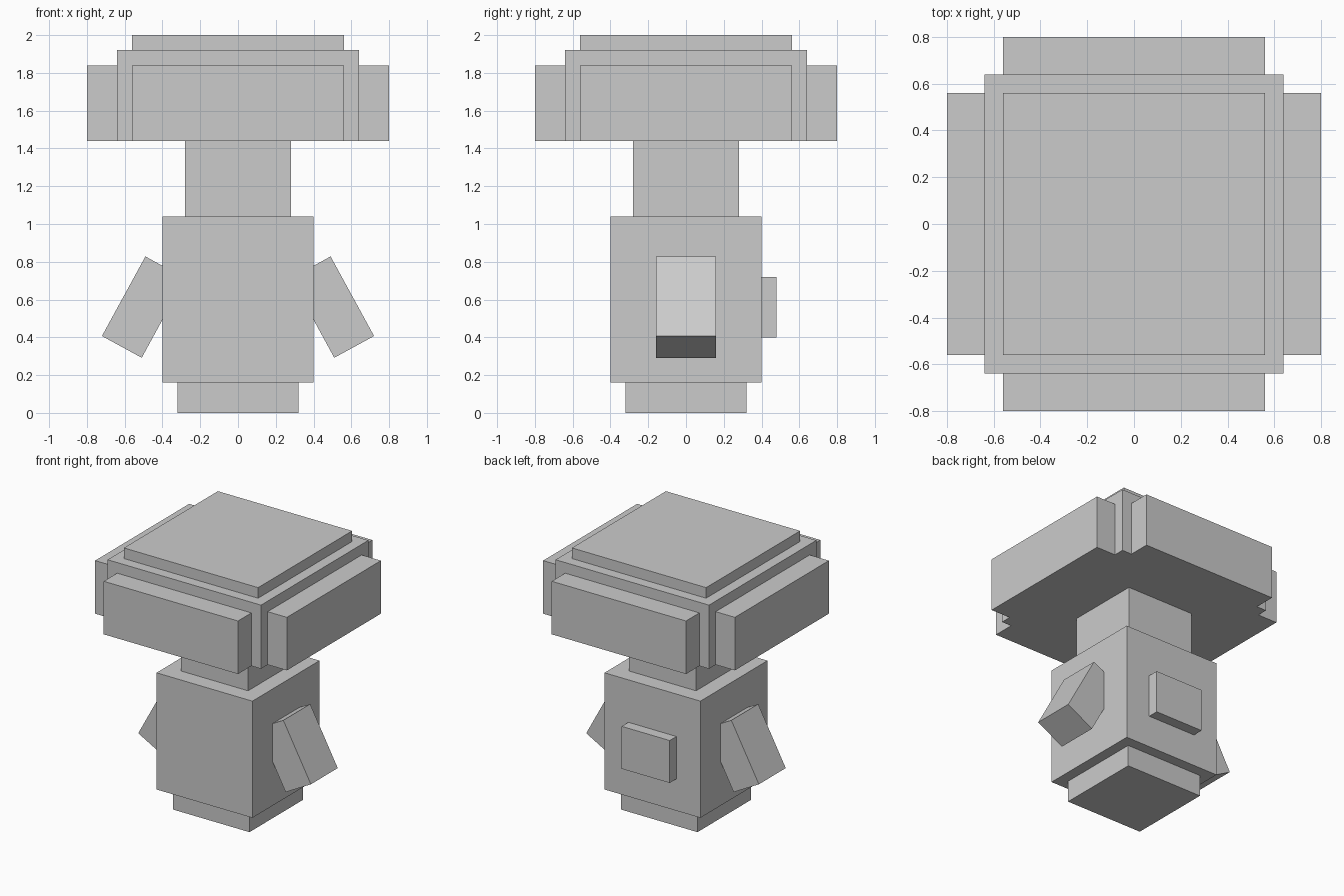
import bpy
from mathutils import Matrix

if "Cube" in bpy.data.objects:
    bpy.data.objects.remove(bpy.data.objects["Cube"])


def box(name, size, center, tilt=0.0):
    """Box of full size at center, tilted about the y axis."""
    bpy.ops.mesh.primitive_cube_add(size=1)
    obj = bpy.context.object
    obj.name = obj.data.name = name
    obj.data.transform(Matrix.Diagonal((*size, 1)))
    obj.location = center
    obj.rotation_euler.y = tilt
    return obj


def stacked(name, half, z0, z1):
    """Square block on the centre axis from z0 to z1."""
    return box(name, (2 * half, 2 * half, z1 - z0), (0, 0, (z0 + z1) / 2))


# Central stack from foot to top of the cap
stacked("base", 0.32, 0.0, 0.16)
stacked("body", 0.40, 0.16, 1.04)
stacked("neck", 0.28, 1.04, 1.44)
stacked("cap", 0.64, 1.44, 1.92)
stacked("cap_top", 0.56, 1.92, 2.0)

# Slabs on the four sides of the cap, and the two splayed arms
for side, s in (("right", 1), ("left", -1)):
    box(f"cap_slab_{side}", (0.16, 1.12, 0.40), (s * 0.72, 0, 1.64))
    box(f"arm_{side}", (0.24, 0.32, 0.48), (s * 0.50, 0, 0.56), -s * 0.5)
for side, s in (("front", -1), ("back", 1)):
    box(f"cap_slab_{side}", (1.12, 0.16, 0.40), (0, s * 0.72, 1.64))

# Small tail block on the back
box("tail", (0.40, 0.08, 0.32), (0, 0.44, 0.56))
